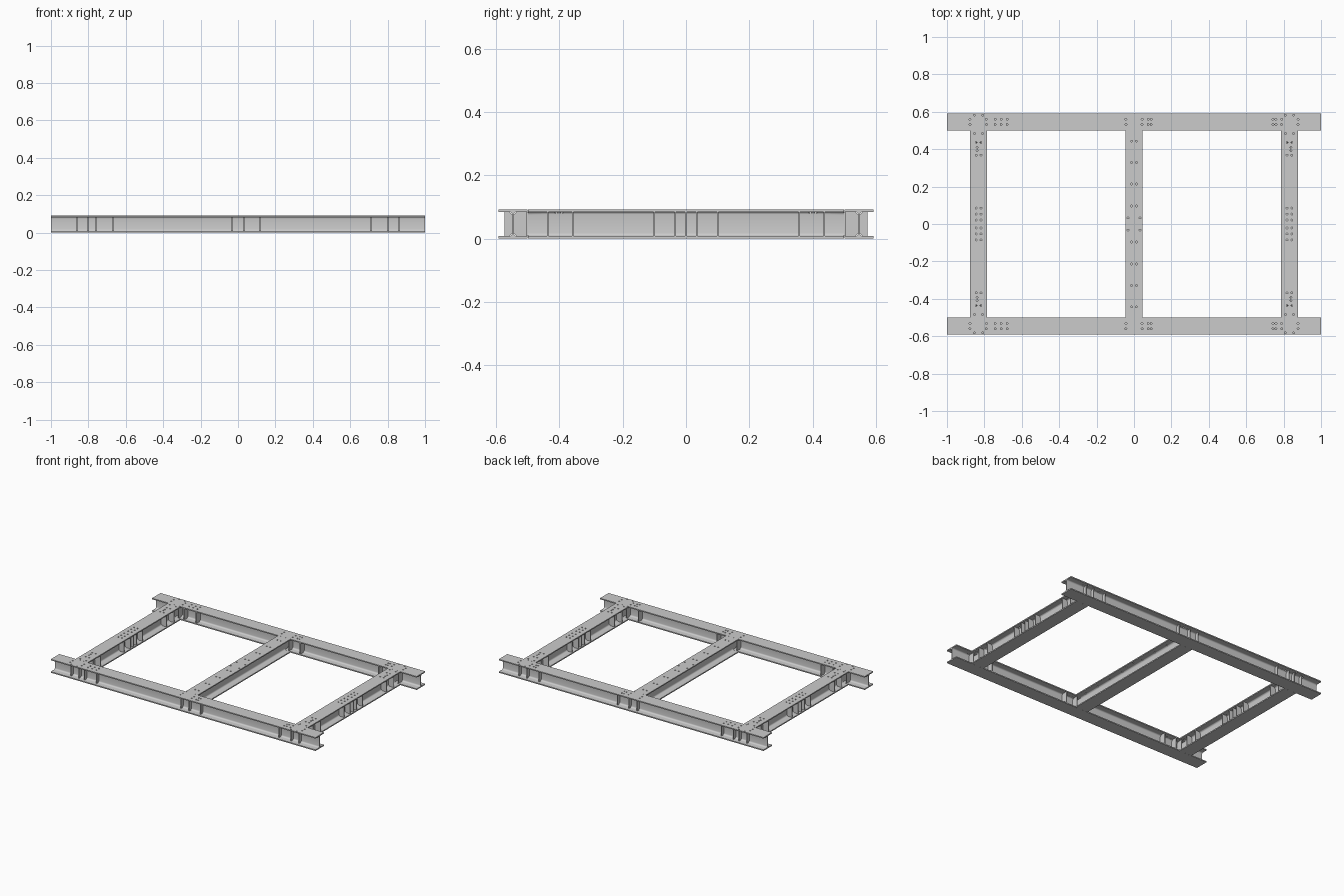
import bpy, bmesh, math
from mathutils import Matrix, Vector

if "Cube" in bpy.data.objects:
    bpy.data.objects.remove(bpy.data.objects["Cube"])

W, H = 0.092, 0.092        # flange width, beam height
TF, TW, R = 0.0075, 0.0055, 0.010   # flange, web, root radius
MY, CX = 0.546, 0.831      # centre lines of side beams and end cross beams


def make_object(name, bm):
    bmesh.ops.recalc_face_normals(bm, faces=bm.faces)
    me = bpy.data.meshes.new(name)
    bm.to_mesh(me)
    bm.free()
    ob = bpy.data.objects.new(name, me)
    bpy.context.collection.objects.link(ob)
    return ob


def prism(bm, pts, x0, x1):
    """Extrude a (y, z) outline along x."""
    f = bm.faces.new([bm.verts.new((x0, y, z)) for y, z in pts])
    r = bmesh.ops.extrude_face_region(bm, geom=[f])
    vs = [g for g in r["geom"] if isinstance(g, bmesh.types.BMVert)]
    bmesh.ops.translate(bm, verts=vs, vec=(x1 - x0, 0, 0))


def h_profile():
    # One quarter of the rolled section, mirrored round
    q = [(W / 2, H / 2), (W / 2, H / 2 - TF)]
    cy, cz = TW / 2 + R, H / 2 - TF - R
    for i in range(5):
        a = math.pi / 2 * (1 + i / 4)
        q.append((cy + R * math.cos(a), cz + R * math.sin(a)))
    right = q + [(y, -z) for y, z in reversed(q)]
    pts = right + [(-y, z) for y, z in reversed(right)]
    return [(y, z + H / 2) for y, z in pts]


def stiffener(bm, x, side, depth, t=0.005):
    # Plate between the flanges with corners clipped at the web
    y0, y1, z0, z1 = TW / 2, TW / 2 + depth, TF, H - TF
    pts = [(y0, z0 + R), (y0 + R, z0), (y1, z0), (y1, z1), (y0 + R, z1), (y0, z1 - R)]
    prism(bm, [(side * y, z) for y, z in pts], x - t / 2, x + t / 2)


def place(ob, loc, turn=0.0):
    ob.data.transform(Matrix.Translation(loc) @ Matrix.Rotation(turn, 4, "Z"))


def drill(ob, holes, r=0.0048):
    """Cut vertical holes through the top flange."""
    bm = bmesh.new()
    for x, y in holes:
        bmesh.ops.create_cone(bm, cap_ends=True, segments=12, radius1=r, radius2=r, depth=0.03,
                              matrix=Matrix.Translation((x, y, H - TF + 0.007)))
    cutter = make_object(ob.name + "_hole_cutter", bm)
    mod = ob.modifiers.new("holes", "BOOLEAN")
    mod.operation, mod.solver, mod.object = "DIFFERENCE", "EXACT", cutter
    dg = bpy.context.evaluated_depsgraph_get()
    me = bpy.data.meshes.new_from_object(ob.evaluated_get(dg))
    ob.modifiers.clear()
    ob.data = me
    bpy.data.objects.remove(cutter)


def beam(name, half, loc, turn, holes):
    bm = bmesh.new()
    prism(bm, h_profile(), -half, half)
    ob = make_object(name, bm)
    place(ob, loc, turn)
    drill(ob, holes)
    bpy.context.view_layer.objects.active = ob
    bpy.ops.object.select_all(action="DESELECT")
    ob.select_set(True)
    bpy.ops.object.shade_smooth_by_angle(angle=math.radians(30))


# Long side beams with stiffeners
main_x = [-0.877, -0.789, -0.742, -0.710, -0.678, -0.043, 0.043,
          0.076, 0.092, 0.743, 0.759, 0.789, 0.877]
stiff_x = [-0.861, -0.802, -0.759, -0.668, -0.032, 0.032, 0.118, 0.711, 0.802, 0.861]
for s, label in ((-1, "front"), (1, "back")):
    holes = [(x, s * MY + d) for x in main_x for d in (-0.014, 0.014)]
    holes += [(c + d, s * (MY + 0.036)) for c in (-CX, CX) for d in (-0.022, 0.022)]
    beam(label + "_side_beam", 1.0, (0, s * MY, 0), 0, holes)
    bm = bmesh.new()
    for x in stiff_x:
        stiffener(bm, x, s, 0.025)
        stiffener(bm, x, -s, 0.042)
    place(make_object(label + "_side_stiffeners", bm), (0, s * MY, 0))

# End cross beams with stiffeners
end_rows = [0.436, 0.368, 0.085, 0.053, 0.021]
for s, label in ((-1, "left"), (1, "right")):
    holes = [(s * CX + d, k * y) for y in end_rows for k in (-1, 1) for d in (-0.013, 0.013)]
    holes += [(s * CX + d, k * 0.484) for k in (-1, 1) for d in (-0.022, 0.022)]
    holes += [(s * (CX + 0.008), k * y) for k in (-1, 1) for y in (0.392, 0.41)]
    beam(label + "_cross_beam", 0.4995, (s * CX, 0, 0), math.pi / 2, holes)
    bm = bmesh.new()
    for y in (-0.436, -0.357, -0.1, -0.034, 0, 0.034, 0.1, 0.357, 0.436):
        for side in (-1, 1):
            stiffener(bm, y, side, 0.04)
    place(make_object(label + "_cross_stiffeners", bm), (s * CX, 0, 0), math.pi / 2)

# Middle cross beam
holes = [(d, k * y) for y in (0.443, 0.329, 0.214, 0.096) for k in (-1, 1) for d in (-0.013, 0.013)]
holes += [(i * 0.032, j * 0.033) for i in (-1, 1) for j in (-1, 1)]
beam("middle_cross_beam", 0.4995, (0, 0, 0), math.pi / 2, holes)

# Coped web tongues carrying each cross beam into the side beam web
bm = bmesh.new()
for c in (-CX, 0, CX):
    for s in (-1, 1):
        y0, y1, z0, z1, k = 0.499, MY - TW / 2, TF + 0.001, H - TF - 0.001, R
        pts = [(y0, z0), (y1 - k, z0), (y1, z0 + k), (y1, z1 - k), (y1 - k, z1), (y0, z1)]
        prism(bm, [(s * y, z) for y, z in pts], c - TW / 2, c + TW / 2)
make_object("web_tongues", bm)
